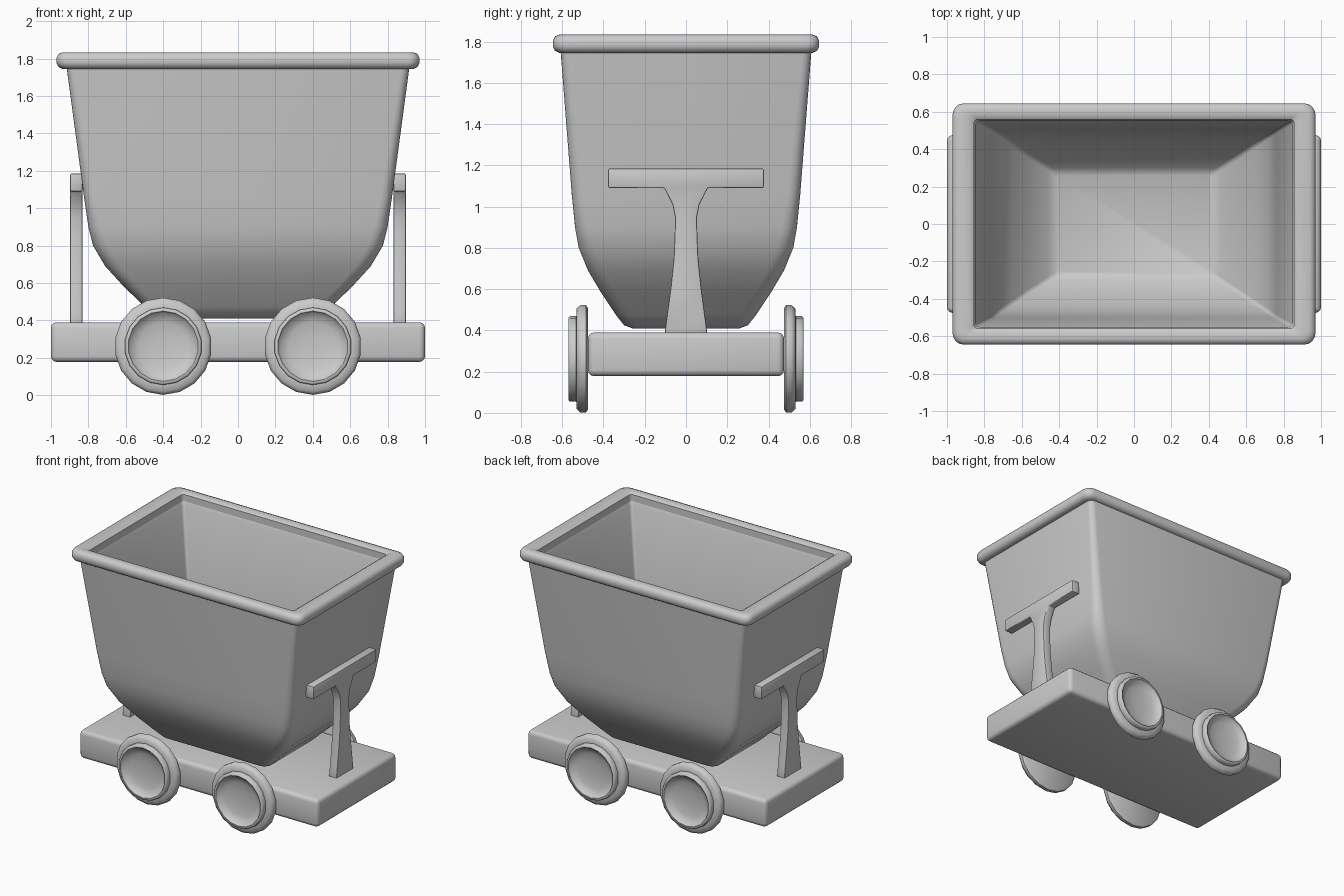
import bpy, bmesh, math

if "Cube" in bpy.data.objects:
    bpy.data.objects.remove(bpy.data.objects["Cube"])


def finish(name, bm, bevel=0.0, angle=40, segs=3):
    bmesh.ops.recalc_face_normals(bm, faces=bm.faces)
    me = bpy.data.meshes.new(name)
    bm.to_mesh(me)
    bm.free()
    ob = bpy.data.objects.new(name, me)
    bpy.context.collection.objects.link(ob)
    bpy.ops.object.select_all(action='DESELECT')
    bpy.context.view_layer.objects.active = ob
    ob.select_set(True)
    if bevel:
        m = ob.modifiers.new("soft_edges", 'BEVEL')
        m.width, m.segments = bevel, segs
        m.limit_method, m.angle_limit = 'ANGLE', math.radians(40)
        bpy.ops.object.modifier_apply(modifier=m.name)
    bpy.ops.object.shade_smooth_by_angle(angle=math.radians(angle))
    return ob


def bridge(bm, rings):
    for a, b in zip(rings, rings[1:]):
        n = len(a)
        for i in range(n):
            bm.faces.new((a[i], a[(i + 1) % n], b[(i + 1) % n], b[i]))


def rounded_rect(bm, hx, hy, z, r, seg=4):
    ring = []
    for k, (sx, sy) in enumerate(((1, 1), (-1, 1), (-1, -1), (1, -1))):
        for i in range(seg + 1):
            a = math.pi / 2 * (k + i / seg)
            ring.append(bm.verts.new((sx * (hx - r) + r * math.cos(a),
                                      sy * (hy - r) + r * math.sin(a), z)))
    return ring


def loft(name, sections):
    bm = bmesh.new()
    rings = [rounded_rect(bm, *s) for s in sections]
    bridge(bm, rings)
    return bm, rings


# Hollow tub: outside going up, then inside going down (half x, half y, z, corner radius)
bm, rings = loft("tub", [
    (0.40, 0.26, 0.41, 0.05), (0.45, 0.30, 0.425, 0.06), (0.50, 0.34, 0.475, 0.07),
    (0.61, 0.41, 0.58, 0.08), (0.71, 0.475, 0.69, 0.08), (0.775, 0.52, 0.80, 0.08),
    (0.80, 0.538, 0.90, 0.07), (0.822, 0.553, 1.05, 0.06), (0.92, 0.61, 1.78, 0.04),
    (0.87, 0.57, 1.79, 0.03), (0.845, 0.55, 1.75, 0.02), (0.765, 0.505, 1.05, 0.02),
    (0.745, 0.49, 0.90, 0.02), (0.715, 0.47, 0.80, 0.02), (0.655, 0.43, 0.70, 0.02),
    (0.56, 0.365, 0.59, 0.02), (0.46, 0.30, 0.485, 0.02), (0.41, 0.265, 0.46, 0.02)])
bm.faces.new(rings[0])
bm.faces.new(rings[-1])
finish("tub", bm)

# Rolled rim around the tub opening
bm, rings = loft("rim", [
    (0.855, 0.56, 1.75, 0.02), (0.94, 0.615, 1.745, 0.05), (0.96, 0.635, 1.755, 0.06),
    (0.97, 0.645, 1.775, 0.06), (0.97, 0.645, 1.805, 0.06), (0.96, 0.635, 1.825, 0.06),
    (0.94, 0.615, 1.833, 0.05), (0.875, 0.58, 1.833, 0.02), (0.855, 0.56, 1.82, 0.02)])
bridge(bm, [rings[-1], rings[0]])
finish("rim", bm)

# Chassis slab
bm = bmesh.new()
bmesh.ops.create_cube(bm, size=1)
bmesh.ops.scale(bm, vec=(2.0, 0.95, 0.212), verts=bm.verts)
bmesh.ops.translate(bm, vec=(0, 0, 0.284), verts=bm.verts)
finish("chassis", bm, 0.03)

# T-shaped end supports with a flared post
half = [(0.105, 0.37), (0.095, 0.45), (0.075, 0.60), (0.06, 0.74), (0.055, 0.85),
        (0.053, 0.95), (0.065, 1.01), (0.105, 1.09), (0.377, 1.09), (0.377, 1.185)]
outline = half + [(-y, z) for y, z in reversed(half)]
for side, label in ((1, "right"), (-1, "left")):
    bm = bmesh.new()
    face = bm.faces.new([bm.verts.new((side * 0.832, y, z)) for y, z in outline])
    ext = bmesh.ops.extrude_face_region(bm, geom=[face])
    verts = [v for v in ext["geom"] if isinstance(v, bmesh.types.BMVert)]
    bmesh.ops.translate(bm, vec=(side * 0.065, 0, 0), verts=verts)
    finish("end_support_" + label, bm, 0.007, segs=2)
    # Short web joining the bar to the tub wall
    bm = bmesh.new()

    bmesh.ops.create_cube(bm, size=1)
    bmesh.ops.scale(bm, vec=(0.05, 0.74, 0.08), verts=bm.verts)
    bmesh.ops.translate(bm, vec=(side * 0.83, 0, 1.137), verts=bm.verts)
    finish("support_web_" + label, bm)

# Flanged wheels with dished faces (radius, distance from centre line)
wheel = [(0.245, 0.475), (0.26, 0.485), (0.26, 0.512), (0.243, 0.53), (0.207, 0.532),
         (0.207, 0.562), (0.20, 0.57), (0.188, 0.57), (0.178, 0.552), (0.13, 0.536),
         (0.06, 0.528)]
N = 18
for x in (-0.4, 0.4):
    for side in (-1, 1):
        bm = bmesh.new()
        rings = [[bm.verts.new((x + r * math.sin(2 * math.pi * i / N), side * y,
                                0.262 - r * math.cos(2 * math.pi * i / N)))
                  for i in range(N)] for r, y in wheel]
        bridge(bm, rings)
        bm.faces.new(rings[0])
        bm.faces.new(rings[-1])
        finish("wheel_%s_%s" % ("front" if side < 0 else "back",
                                "left" if x < 0 else "right"), bm, angle=50)
